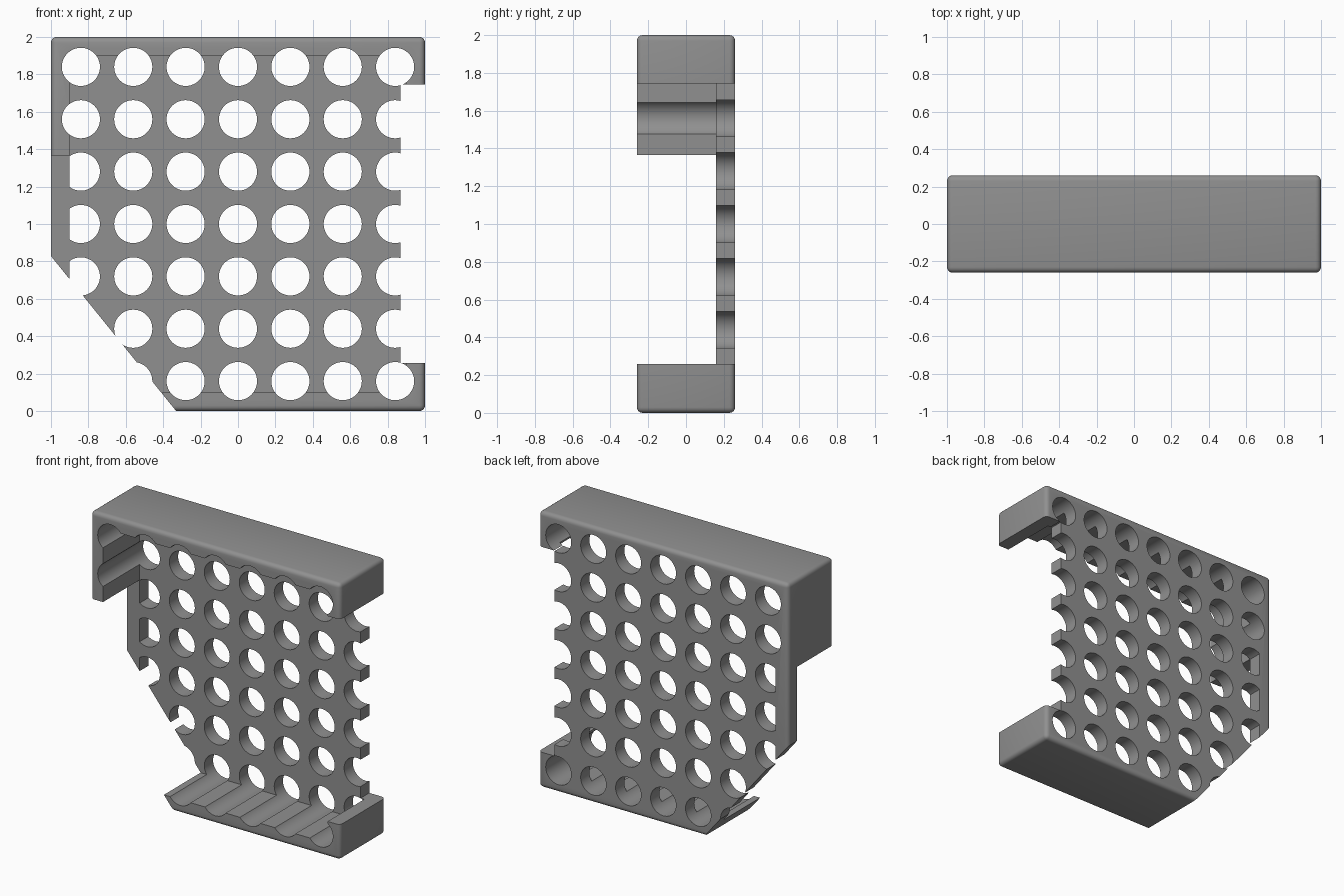
import bpy
import bmesh
import math

if "Cube" in bpy.data.objects:
    bpy.data.objects.remove(bpy.data.objects["Cube"])

PITCH, RADIUS, SEGMENTS = 0.28, 0.102, 48
HALF_DEPTH, PANEL_FRONT = 0.26, 0.16

grey = bpy.data.materials.new("grey_plastic")
grey.diffuse_color = (0.28, 0.28, 0.28, 1)
grey.use_nodes = True
grey.node_tree.nodes["Principled BSDF"].inputs["Base Color"].default_value = grey.diffuse_color


def make_object(name, bm):
    bmesh.ops.recalc_face_normals(bm, faces=bm.faces)
    mesh = bpy.data.meshes.new(name)
    bm.to_mesh(mesh)
    bm.free()
    obj = bpy.data.objects.new(name, mesh)
    bpy.context.collection.objects.link(obj)
    mesh.materials.append(grey)
    return obj


def add_prism(bm, outline, y0, y1):
    """Extrude an x-z outline along y."""
    face = bm.faces.new([bm.verts.new((x, y0, z)) for x, z in outline])
    ext = bmesh.ops.extrude_face_region(bm, geom=[face], use_keep_orig=True)
    verts = [v for v in ext["geom"] if isinstance(v, bmesh.types.BMVert)]
    bmesh.ops.translate(bm, vec=(0, y1 - y0, 0), verts=verts)


def prism(name, outline, y0=-1, y1=1):
    bm = bmesh.new()
    add_prism(bm, outline, y0, y1)
    return make_object(name, bm)


def hole_outline(cx, cz, flat_x=None):
    """Circle, optionally cut flat at x = flat_x on its left."""
    if flat_x is None:
        start, sweep, count = 0, 2 * math.pi, SEGMENTS
    else:
        start = -math.acos((flat_x - cx) / RADIUS)
        sweep, count = -2 * start, SEGMENTS * 3 // 4
    last = count if flat_x is None else count - 1
    return [(cx + RADIUS * math.cos(start + sweep * i / last),
             cz + RADIUS * math.sin(start + sweep * i / last)) for i in range(count)]


# Rounded outer block
bm = bmesh.new()
bmesh.ops.create_cube(bm, size=1)
bmesh.ops.scale(bm, vec=(2, 2 * HALF_DEPTH, 2), verts=bm.verts)
bmesh.ops.translate(bm, vec=(0, 0, 1), verts=bm.verts)
bmesh.ops.bevel(bm, geom=bm.edges[:], offset=0.03, segments=4, profile=0.5,
                affect='EDGES')
tray = make_object("perforated_tray", bm)

# Front cavity, which also removes the lower part of the left wall
cavity = prism("cavity_cutter", [(-0.9, 1.9), (0.9, 1.9), (0.9, 0.1), (-1.2, 0.1),
                                 (-1.2, 1.365), (-0.9, 1.365)], -1, PANEL_FRONT)

# Open right side between the two corner ends
notch = prism("right_notch_cutter", [(0.87, 0.258), (1.2, 0.258), (1.2, 1.745), (0.87, 1.745)])

# Slanted lower left corner
slant = prism("slant_cutter", [(-1.2, 1.076), (-0.25, -0.1), (-1.2, -0.1)])

# Grid of holes, flat-sided beside the narrow left strip
bm = bmesh.new()
for i in range(-3, 4):
    for k in range(-3, 4):
        if i == -3 and k < -1:
            continue
        flat = -0.9 if i == -3 and k < 2 else None
        add_prism(bm, hole_outline(i * PITCH, 1 + k * PITCH, flat), -1, 1)
holes = make_object("hole_cutter", bm)

# Cut the block
cutters = [cavity, holes, notch, slant]
for cutter in cutters:
    cutter.hide_render = True
    mod = tray.modifiers.new(cutter.name, 'BOOLEAN')
    mod.operation = 'DIFFERENCE'
    mod.solver = 'EXACT'
    mod.object = cutter

bpy.context.view_layer.update()
depsgraph = bpy.context.evaluated_depsgraph_get()
result = bpy.data.meshes.new_from_object(tray.evaluated_get(depsgraph))
tray.modifiers.clear()
tray.data = result
for cutter in cutters:
    bpy.data.objects.remove(cutter)

# Smooth rounded faces, keep corners sharp
bpy.ops.object.select_all(action='DESELECT')
tray.select_set(True)
bpy.context.view_layer.objects.active = tray
bpy.ops.object.shade_smooth_by_angle(angle=math.radians(35))
